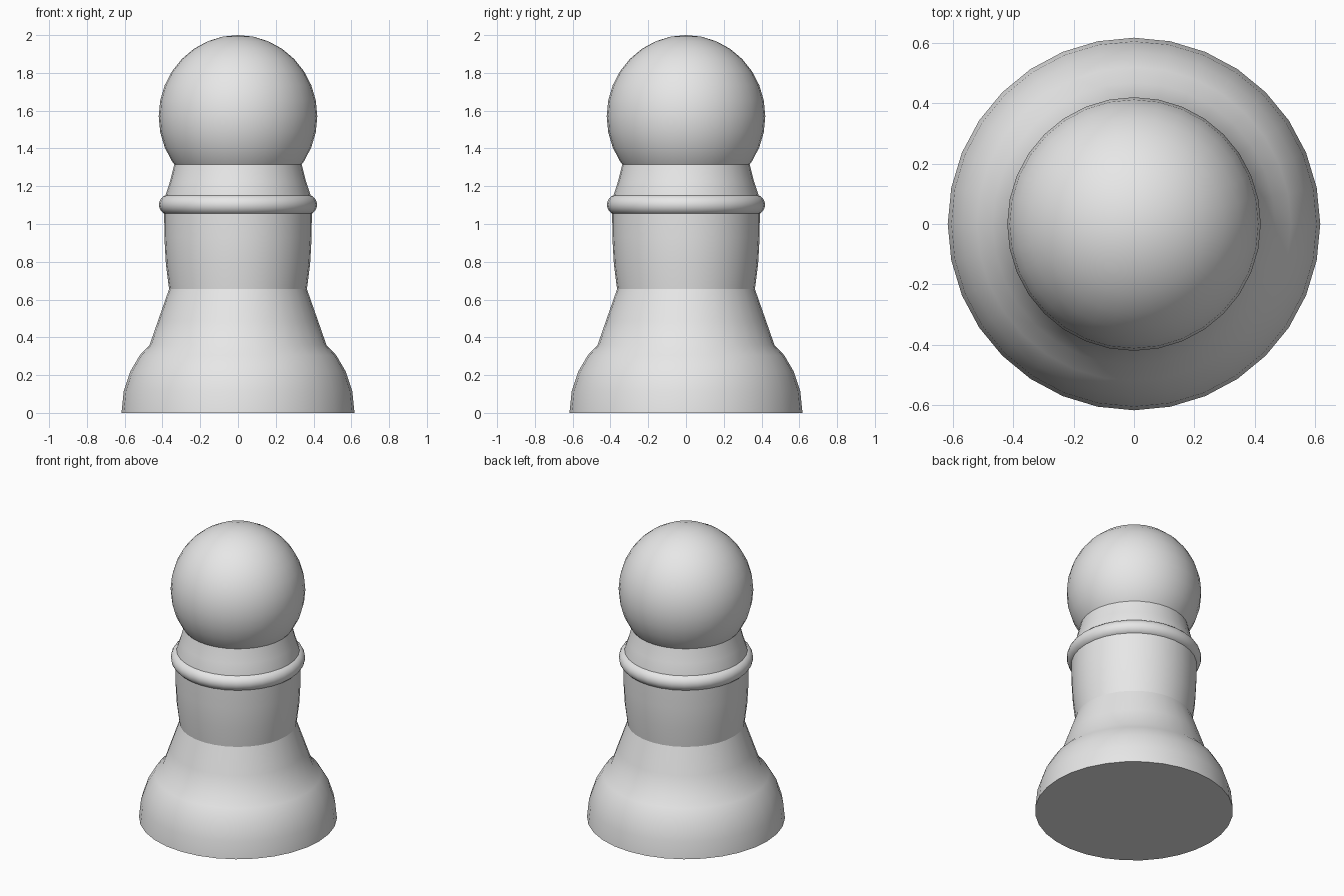
import bpy
import bmesh
from math import cos, sin, pi, radians

default = bpy.data.objects.get("Cube")
if default:
    bpy.data.objects.remove(default, do_unlink=True)

SIDES = 32

grey = bpy.data.materials.new("plain grey")
grey.use_nodes = True
colour = (0.8, 0.8, 0.8, 1)
grey.diffuse_color = colour
grey.node_tree.nodes["Principled BSDF"].inputs["Base Color"].default_value = colour


def arc(radius, height, centre_r, centre_z, start, end, steps):
    """Profile points along an elliptical arc, angles in degrees."""
    angles = [radians(start + (end - start) * i / steps) for i in range(steps + 1)]
    return [(centre_r + radius * cos(a), centre_z + height * sin(a)) for a in angles]


def lathe(name, profile, smooth_angle=40):
    """Turn a bottom-to-top (radius, z) profile into a closed solid."""
    bm = bmesh.new()
    rings = []
    for r, z in profile:
        if r < 0.001:
            rings.append([bm.verts.new((0, 0, z))] * SIDES)
        else:
            turns = [2 * pi * i / SIDES for i in range(SIDES)]
            rings.append([bm.verts.new((r * cos(t), r * sin(t), z)) for t in turns])
    for low, high in zip(rings, rings[1:]):
        for i in range(SIDES):
            j = (i + 1) % SIDES
            corners = dict.fromkeys((low[i], low[j], high[j], high[i]))
            bm.faces.new(list(corners))
    if profile[0][0] > 0.001:
        bm.faces.new(rings[0][::-1])
    if profile[-1][0] > 0.001:
        bm.faces.new(rings[-1])
    mesh = bpy.data.meshes.new(name)
    bm.to_mesh(mesh)
    bm.free()
    mesh.materials.append(grey)
    obj = bpy.data.objects.new(name, mesh)
    bpy.context.collection.objects.link(obj)
    bpy.ops.object.select_all(action="DESELECT")
    obj.select_set(True)
    bpy.context.view_layer.objects.active = obj
    bpy.ops.object.shade_smooth_by_angle(angle=radians(smooth_angle))
    return obj


# Domed foot running into the tapered skirt
lathe("base", [(0.617, 0), (0.605, 0.115), (0.57, 0.22), (0.52, 0.305),
               (0.468, 0.36), (0.425, 0.484), (0.365, 0.655)])

# Slightly flared stem
lathe("stem", [(0.365, 0.655), (0.382, 0.79), (0.39, 0.93), (0.391, 1.1)])

# Rounded ring around the stem
lathe("collar", arc(0.055, 0.054, 0.364, 1.102, -90, 90, 10))

# Neck narrowing up to the head
lathe("neck", [(0.388, 1.1), (0.383, 1.156), (0.36, 1.225), (0.336, 1.32)])

# Ball head
lathe("head", arc(0.42, 0.43, 0, 1.57, -90, 90, 16))
